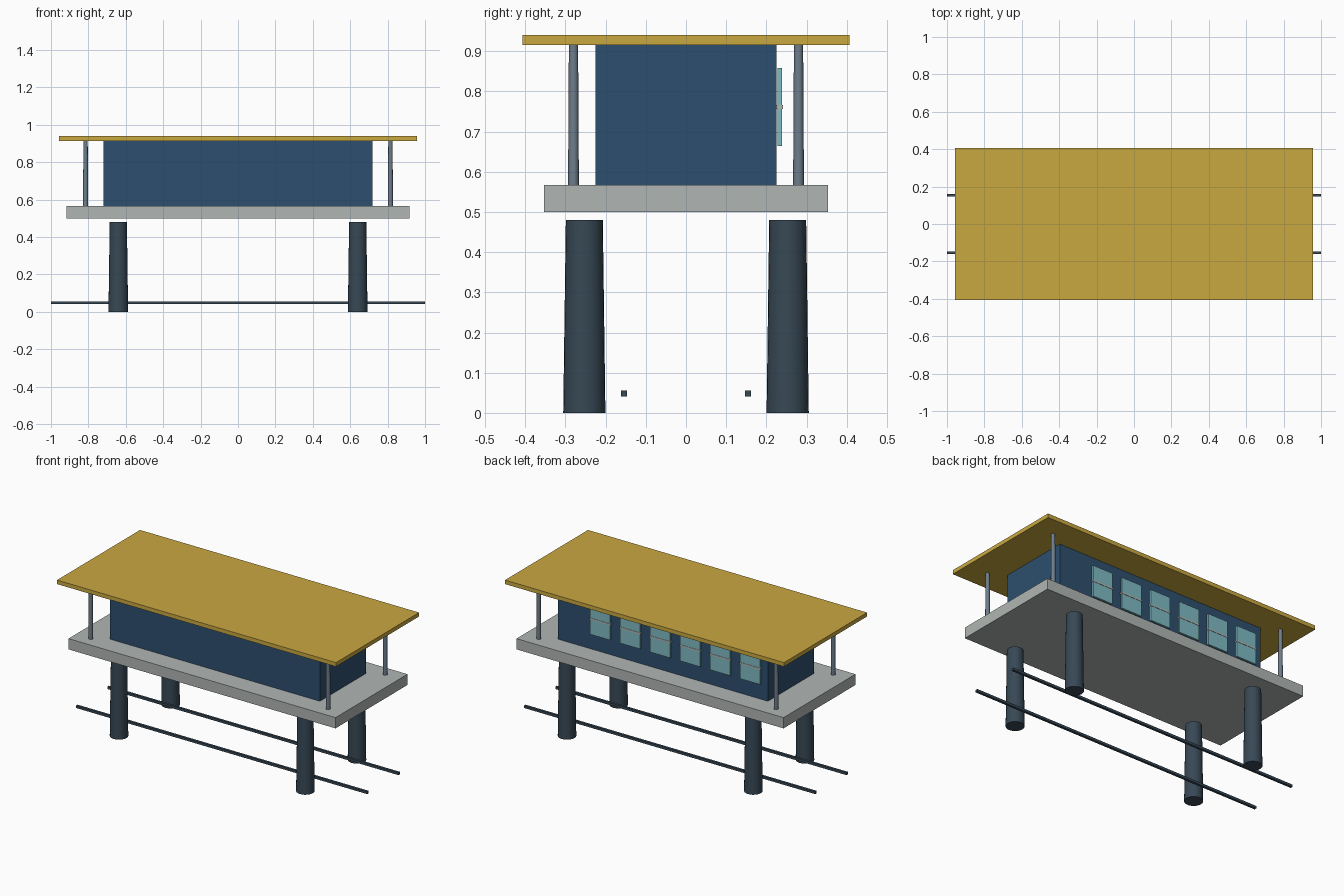
import bpy

cube = bpy.data.objects.get("Cube")
if cube:
    bpy.data.objects.remove(cube, do_unlink=True)


def material(name, r, g, b):
    """Flat material from 0-255 screen colour, stored as linear values."""
    def lin(c):
        c /= 255
        return c / 12.92 if c <= 0.04045 else ((c + 0.055) / 1.055) ** 2.4
    colour = (lin(r), lin(g), lin(b), 1)
    m = bpy.data.materials.new(name)
    m.use_nodes = True
    m.diffuse_color = colour
    m.node_tree.nodes["Principled BSDF"].inputs["Base Color"].default_value = colour
    return m


YELLOW = material("yellow roof", 201, 168, 64)
BLUE = material("blue wall", 45, 79, 110)
CONCRETE = material("pale concrete", 176, 182, 179)
DARK = material("dark slate", 55, 72, 85)
STEEL = material("grey steel", 110, 125, 139)
GLASS = material("teal glass", 127, 188, 196)


def box(name, x, y, z, mat):
    """Box from (min, max) pairs on each axis."""
    bpy.ops.mesh.primitive_cube_add(size=1, location=[sum(p) / 2 for p in (x, y, z)])
    ob = bpy.context.object
    ob.name = name
    ob.scale = [p[1] - p[0] for p in (x, y, z)]
    bpy.ops.object.transform_apply(location=False, rotation=False, scale=True)
    ob.data.materials.append(mat)
    return ob


def column(name, x, y, z, r_bottom, r_top, sides, mat):
    """Slightly tapered round column."""
    bpy.ops.mesh.primitive_cone_add(vertices=sides, radius1=r_bottom, radius2=r_top,
                                    depth=z[1] - z[0], location=(x, y, sum(z) / 2))
    ob = bpy.context.object
    ob.name = name
    ob.data.materials.append(mat)
    bpy.ops.object.shade_smooth_by_angle()
    return ob


# Main slabs and the cabin
FLOOR, EAVES = 0.567, 0.915
box("platform", (-0.917, 0.917), (-0.353, 0.353), (0.5, FLOOR), CONCRETE)
box("cabin", (-0.72, 0.72), (-0.225, 0.225), (FLOOR, EAVES), BLUE)
box("roof", (-0.958, 0.958), (-0.407, 0.407), (EAVES, 0.94), YELLOW)

# Pillars below and roof posts above, one per corner
for sx, side in ((-1, "right"), (1, "left")):
    for sy, end in ((-1, "front"), (1, "back")):
        column(f"pillar_{end}_{side}", sx * 0.64, sy * 0.253, (0, 0.48),
               0.0525, 0.046, 24, DARK)
        column(f"roof_post_{end}_{side}", sx * 0.815, sy * 0.28, (FLOOR, EAVES),
               0.0135, 0.0115, 16, STEEL)

# Long rails near the ground
for sy, end in ((-1, "front"), (1, "back")):
    y = sy * 0.154
    box(f"rail_{end}", (-1, 1), (y - 0.0075, y + 0.0075), (0.041, 0.056), DARK)

# Row of windows with a middle bar on the back wall
for i in range(6):
    x = 0.423 - i * 0.206
    box(f"window_pane_{i + 1}", (x - 0.069, x + 0.069), (0.228, 0.239),
        (0.664, 0.858), GLASS)
    box(f"window_bar_{i + 1}", (x - 0.072, x + 0.072), (0.2255, 0.241),
        (0.756, 0.766), CONCRETE)
